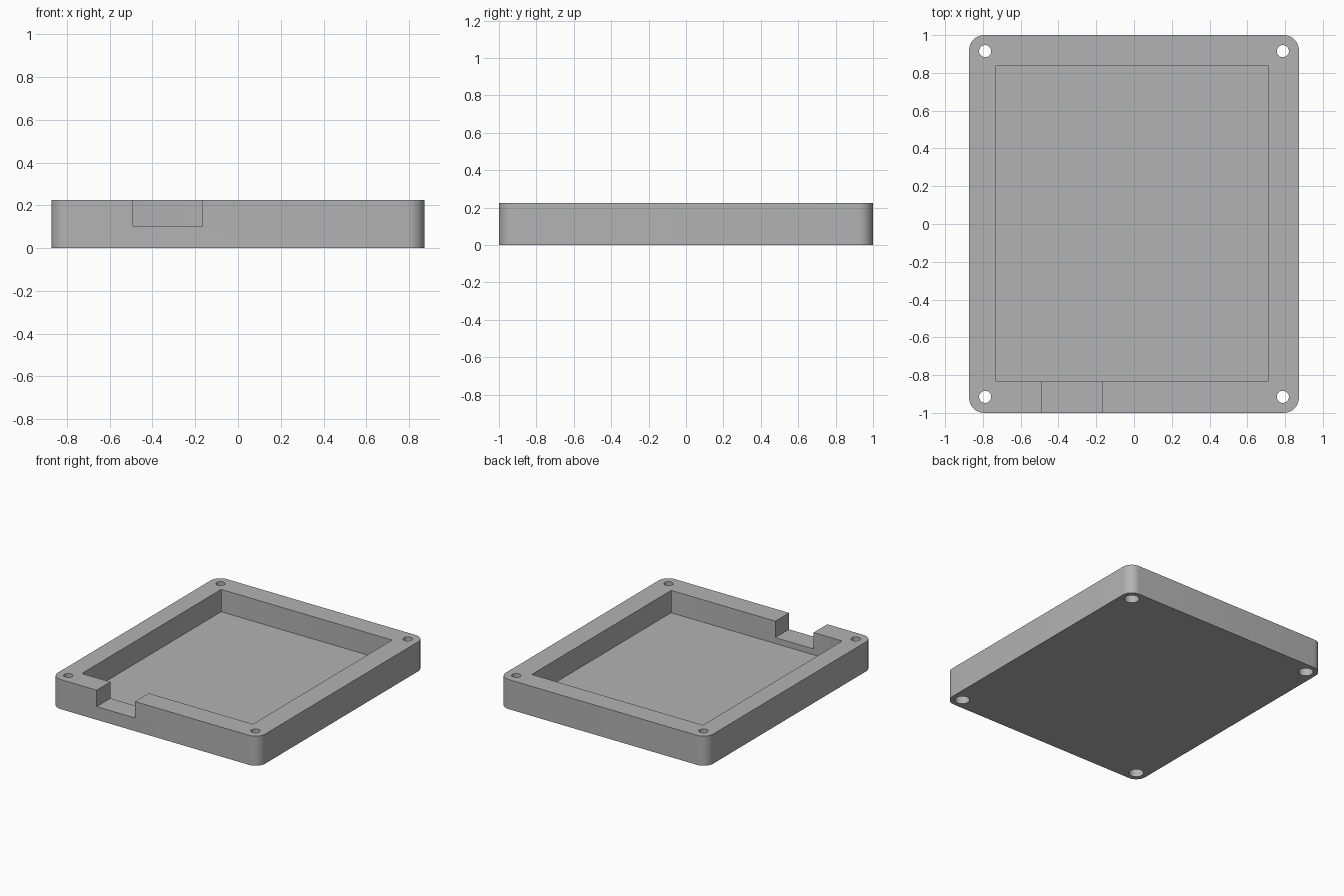
import bpy, bmesh, math

if "Cube" in bpy.data.objects:
    bpy.data.objects.remove(bpy.data.objects["Cube"])

H = 0.225            # tray height
FLOOR = 0.055        # pocket floor height
NOTCH_FLOOR = 0.10   # cable notch floor height

grey = bpy.data.materials.new("plain grey")
grey.diffuse_color = (0.45, 0.45, 0.45, 1)
grey.use_nodes = True
grey.node_tree.nodes["Principled BSDF"].inputs["Base Color"].default_value = grey.diffuse_color


def rounded_block(name, x0, x1, y0, y1, z0, z1, r=0.0, seg=10):
    """Upright prism with a rounded-rectangle outline."""
    bm = bmesh.new()
    pts = []
    corners = [(x1 - r, y1 - r), (x0 + r, y1 - r), (x0 + r, y0 + r), (x1 - r, y0 + r)]
    for q, (cx, cy) in enumerate(corners):
        for i in range(seg + 1 if r else 1):
            a = math.pi / 2 * (q + i / seg)
            pts.append((cx + r * math.cos(a), cy + r * math.sin(a), z0))
    face = bm.faces.new([bm.verts.new(p) for p in pts])
    top = bmesh.ops.extrude_face_region(bm, geom=[face])["geom"]
    verts = [g for g in top if isinstance(g, bmesh.types.BMVert)]
    bmesh.ops.translate(bm, verts=verts, vec=(0, 0, z1 - z0))
    bmesh.ops.recalc_face_normals(bm, faces=bm.faces)
    mesh = bpy.data.meshes.new(name)
    bm.to_mesh(mesh)
    bm.free()
    mesh.materials.append(grey)
    obj = bpy.data.objects.new(name, mesh)
    bpy.context.collection.objects.link(obj)
    return obj


def round_cutter(name, x, y, r, z0, z1):
    return rounded_block(name, x - r, x + r, y - r, y + r, z0, z1, r * 0.9999, 8)


# Outer body
tray = rounded_block("tray", -0.873, 0.873, -1, 1, 0, H, 0.08)

# Pocket and cable notch in the front wall
cutters = [
    rounded_block("pocket_cutter", -0.73, 0.71, -0.835, 0.84, FLOOR, H + 0.1, 0.006, 3),
    rounded_block("notch_cutter", -0.49, -0.167, -1.1, -0.80, NOTCH_FLOOR, H + 0.1),
]
# Corner screw holes with wider counterbores underneath
for sx in (-1, 1):
    for sy in (-1, 1):
        x, y = sx * 0.788, sy * 0.915
        cutters.append(round_cutter("screw_hole_cutter", x, y, 0.032, -0.1, H + 0.1))
        cutters.append(round_cutter("counterbore_cutter", x, y, 0.051, -0.1, 0.10))

bpy.context.view_layer.objects.active = tray
tray.select_set(True)
for cutter in cutters:
    cutter.hide_render = True
    mod = tray.modifiers.new(cutter.name, "BOOLEAN")
    mod.operation = "DIFFERENCE"
    mod.solver = "EXACT"
    mod.object = cutter
    bpy.ops.object.modifier_apply(modifier=mod.name)
    bpy.data.objects.remove(cutter)

# Smooth the rounded corners and holes, keep hard edges
bpy.ops.object.shade_smooth_by_angle(angle=math.radians(30))
